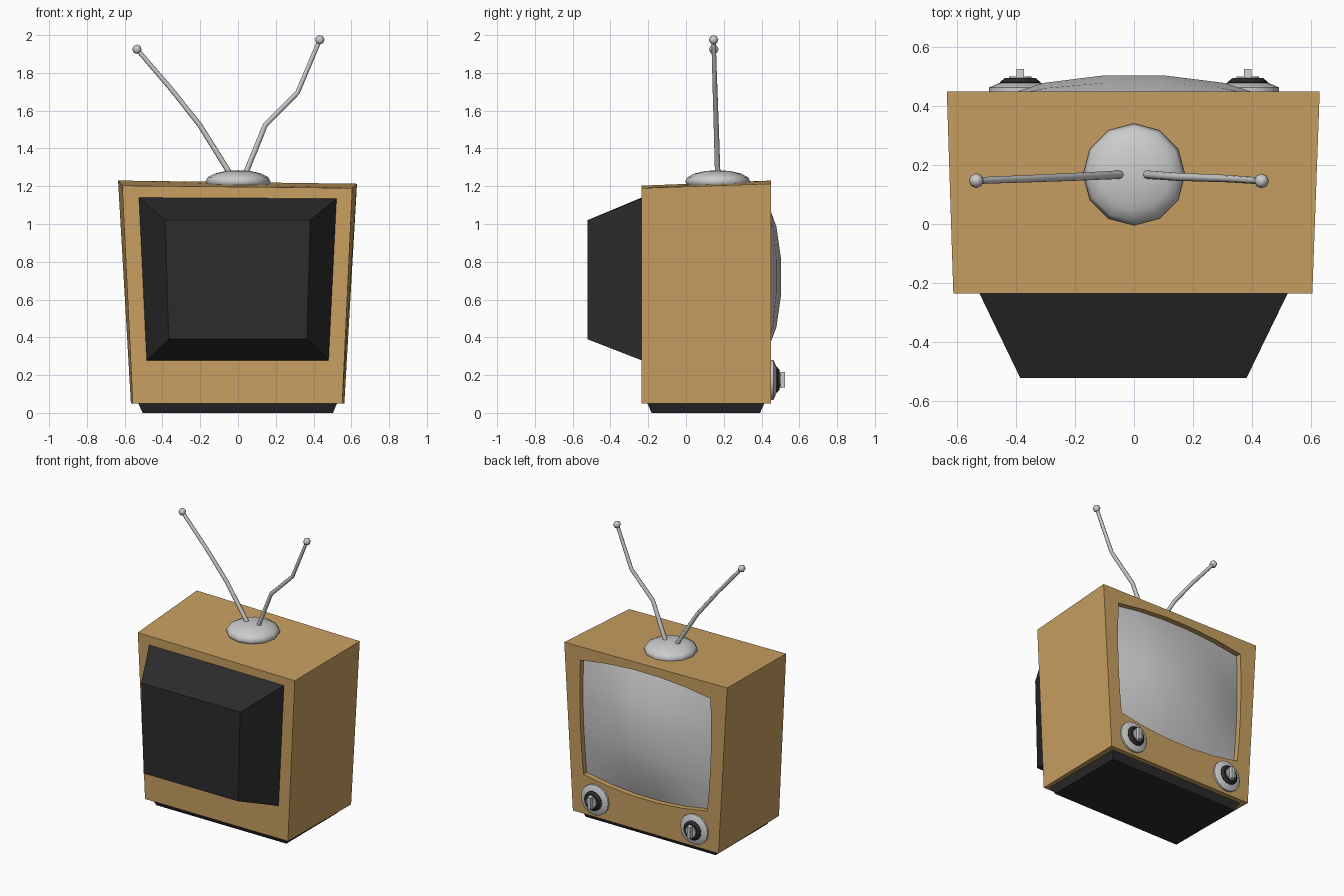
import bpy, bmesh, math
from mathutils import Matrix, Vector

if "Cube" in bpy.data.objects:
    bpy.data.objects.remove(bpy.data.objects["Cube"])


def material(name, rgb):
    m = bpy.data.materials.new(name)
    m.diffuse_color = (*rgb, 1)
    m.use_nodes = True
    m.node_tree.nodes["Principled BSDF"].inputs["Base Color"].default_value = m.diffuse_color
    return m


wood = material("wood", (0.58, 0.35, 0.12))
black = material("black_plastic", (0.025, 0.025, 0.025))


def finish(bm, name, mat=None, smooth=None, recalc=True):
    if recalc:
        bmesh.ops.recalc_face_normals(bm, faces=bm.faces)
    me = bpy.data.meshes.new(name)
    bm.to_mesh(me)
    bm.free()
    ob = bpy.data.objects.new(name, me)
    bpy.context.collection.objects.link(ob)
    if mat:
        me.materials.append(mat)
    if smooth:
        bpy.ops.object.select_all(action='DESELECT')
        ob.select_set(True)
        bpy.context.view_layer.objects.active = ob
        bpy.ops.object.shade_smooth_by_angle(angle=math.radians(smooth))
    return ob


def bridge(bm, a, b):
    n = len(a)
    for i in range(n):
        bm.faces.new((a[i], a[(i + 1) % n], b[(i + 1) % n], b[i]))


def frustum(name, loop_a, loop_b, mat):
    """Closed solid between two matching loops."""
    bm = bmesh.new()
    a = [bm.verts.new(p) for p in loop_a]
    b = [bm.verts.new(p) for p in loop_b]
    bridge(bm, a, b)
    bm.faces.new(a)
    bm.faces.new(b)
    return finish(bm, name, mat)


def lathe_y(name, centre, profile, sides, mat=None):
    """Turned part: profile of (radius, y) around an axis along y."""
    bm = bmesh.new()
    rings = []
    for r, y in profile:
        rings.append([bm.verts.new((centre[0] + r * math.cos(2 * math.pi * i / sides), y,
                                    centre[1] + r * math.sin(2 * math.pi * i / sides)))
                      for i in range(sides)])
    for a, b in zip(rings, rings[1:]):
        bridge(bm, a, b)
    bm.faces.new(rings[0])
    bm.faces.new(rings[-1])
    return finish(bm, name, mat, 30)


# Bowed screen outline, u and v run from -1 to 1
N = 5
STEPS = [-1 + 2 * i / N for i in range(N + 1)]


def screen_xz(u, v):
    half = 0.4925 + 0.0125 * v + 0.015 * (1 - v * v)
    top = 1.12 + 0.045 * (1 - u * u)
    bottom = 0.325 - 0.05 * (1 - u * u)
    return u * half, bottom + (top - bottom) * (v + 1) / 2


# Cabinet: slightly crooked box with a recess for the screen on the +y side
bm = bmesh.new()
rear = [bm.verts.new(p) for p in ((-0.557, -0.235, 0.05), (0.552, -0.235, 0.05),
                                  (0.605, -0.235, 1.19), (-0.613, -0.235, 1.203))]
face = [bm.verts.new(p) for p in ((-0.567, 0.45, 0.05), (0.563, 0.45, 0.05),
                                  (0.63, 0.45, 1.213), (-0.635, 0.45, 1.23))]
bridge(bm, rear, face)
bm.faces.new(rear)
outline = ([(u, -1) for u in STEPS[:-1]] + [(1, v) for v in STEPS[:-1]]
           + [(-u, 1) for u in STEPS[:-1]] + [(-1, -v) for v in STEPS[:-1]])
rim, pit = [], []
for u, v in outline:
    x, z = screen_xz(u, v)
    rim.append(bm.verts.new((x, 0.45, z)))
    pit.append(bm.verts.new((x, 0.40, z)))
for s in range(4):
    inner = [rim[(s * N + k) % (4 * N)] for k in range(N, -1, -1)]
    bm.faces.new([face[s], face[(s + 1) % 4]] + inner)
bridge(bm, rim, pit)
bm.faces.new(pit)
finish(bm, "cabinet", wood)

# Bulging glass
bm = bmesh.new()
grid = []
for v in STEPS:
    row = []
    for u in STEPS:
        x, z = screen_xz(u, v)
        y = 0.413 + 0.095 * (1 - abs(u) ** 2.4) * (1 - abs(v) ** 2.4)
        row.append(bm.verts.new((x, y, z)))
    grid.append(row)
for j in range(N):
    for i in range(N):
        bm.faces.new((grid[j][i], grid[j + 1][i], grid[j + 1][i + 1], grid[j][i + 1]))
finish(bm, "screen", None, 60, recalc=False)

# Tube housing on the -y side
frustum("tube_housing",
        [(-0.484, -0.234, 0.278), (0.48, -0.234, 0.278), (0.522, -0.234, 1.135), (-0.525, -0.234, 1.14)],
        [(-0.367, -0.522, 0.39), (0.365, -0.522, 0.39), (0.382, -0.522, 1.02), (-0.386, -0.522, 1.02)],
        black)

# Plinth
frustum("base",
        [(-0.505, -0.182, 0), (0.503, -0.182, 0), (0.503, 0.392, 0), (-0.505, 0.392, 0)],
        [(-0.528, -0.205, 0.051), (0.524, -0.205, 0.051), (0.524, 0.415, 0.051), (-0.528, 0.415, 0.051)],
        black)

# Two dials
for side, sx in (("left", -1), ("right", 1)):
    c = (sx * 0.386, 0.175)
    lathe_y(side + "_dial_plate", c, [(0.106, 0.445), (0.106, 0.463), (0.07, 0.479)], 16)
    lathe_y(side + "_dial_ring", c, [(0.068, 0.47), (0.068, 0.482), (0.052, 0.495)], 16, black)
    lathe_y(side + "_dial_cap", c, [(0.04, 0.49), (0.038, 0.5)], 12)
    frustum(side + "_dial_grip",
            [(c[0] + dx * 0.014, 0.49, c[1] + dz * 0.044) for dx, dz in ((-1, -1), (1, -1), (1, 1), (-1, 1))],
            [(c[0] + dx * 0.012, 0.525, c[1] + dz * 0.04) for dx, dz in ((-1, -1), (1, -1), (1, 1), (-1, 1))],
            None)

# Aerial dome
bm = bmesh.new()
bmesh.ops.create_uvsphere(bm, u_segments=12, v_segments=8, radius=1,
                          matrix=Matrix.Translation((0, 0.168, 1.225)) @ Matrix.Diagonal((0.173, 0.173, 0.06, 1)))
finish(bm, "aerial_dome", None, 60)

# Bent aerial rods with tips
rods = {
    "left": [(-0.035, 0.168, 1.255), (-0.2, 0.16, 1.52), (-0.35, 0.154, 1.71), (-0.535, 0.147, 1.925)],
    "right": [(0.035, 0.168, 1.255), (0.145, 0.16, 1.525), (0.315, 0.154, 1.695), (0.433, 0.146, 1.975)],
}
SIDES = 8
for side, pts in rods.items():
    pts = [Vector(p) for p in pts]
    bm = bmesh.new()
    rings = []
    for i, p in enumerate(pts):
        d = (pts[min(i + 1, 3)] - pts[max(i - 1, 0)]).normalized()
        a = d.cross(Vector((0, 1, 0))).normalized()
        b = d.cross(a)
        r = 0.0145 - 0.001 * i
        rings.append([bm.verts.new(p + r * (a * math.cos(t) + b * math.sin(t)))
                      for t in (2 * math.pi * k / SIDES for k in range(SIDES))])
    for a, b in zip(rings, rings[1:]):
        bridge(bm, a, b)
    bm.faces.new(rings[0])
    bm.faces.new(rings[-1])
    finish(bm, side + "_aerial_rod", None, 50)
    bm = bmesh.new()
    bmesh.ops.create_uvsphere(bm, u_segments=8, v_segments=4, radius=0.025,
                              matrix=Matrix.Translation(pts[-1]))
    finish(bm, side + "_aerial_tip", None, 60)
